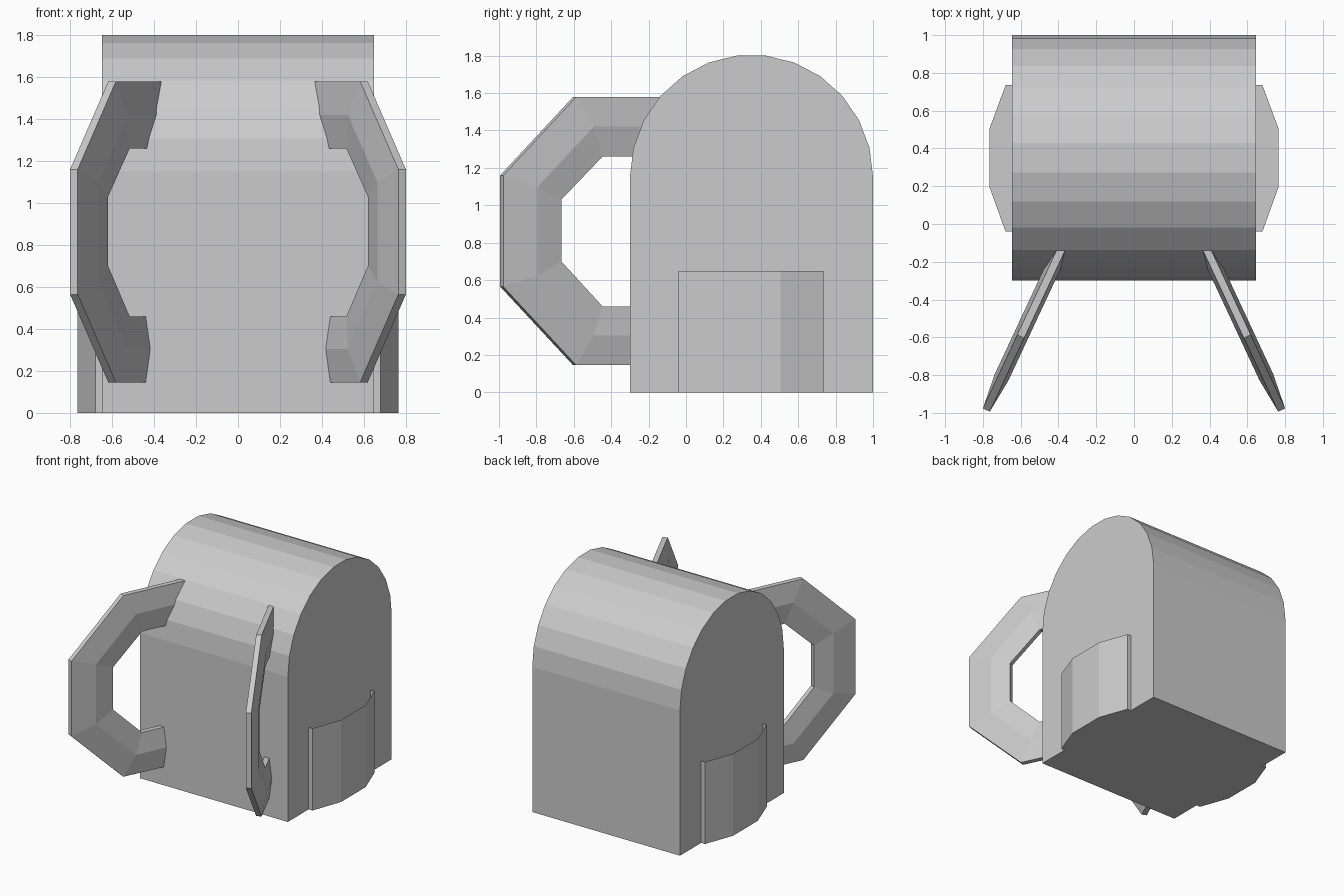
import bpy, bmesh, math

if "Cube" in bpy.data.objects:
    bpy.data.objects.remove(bpy.data.objects["Cube"])


def make_object(name, verts, faces):
    mesh = bpy.data.meshes.new(name)
    bm = bmesh.new()
    vs = [bm.verts.new(v) for v in verts]
    for f in faces:
        bm.faces.new([vs[i] for i in f])
    bmesh.ops.recalc_face_normals(bm, faces=bm.faces)
    bm.to_mesh(mesh)
    bm.free()
    ob = bpy.data.objects.new(name, mesh)
    bpy.context.collection.objects.link(ob)
    return ob


def mirror_x(ob):
    ob.modifiers.new("mirror", 'MIRROR').use_axis[0] = True


# Body: arched side profile extruded across x
HALF, R, SEG = 0.647, 0.65, 13
profile = [(-0.3, 0), (1.0, 0)]
for i in range(SEG + 1):
    a = math.pi * i / SEG
    profile.append((0.35 + R * math.cos(a), 1.15 + 0.655 * math.sin(a)))
n = len(profile)
verts = [(x, y, z) for x in (-HALF, HALF) for y, z in profile]
faces = [list(range(n)), list(range(n, 2 * n))]
faces += [(i, (i + 1) % n, n + (i + 1) % n, n + i) for i in range(n)]
make_object("body", verts, faces)

# Side pockets: thin open-topped shells with a closed bottom
outline = [(HALF, 0.735), (0.68, 0.735), (0.765, 0.505),
           (0.765, 0.195), (0.68, -0.04), (HALF, -0.04)]
n = len(outline)
verts = [(x, y, z) for z in (0, 0.65) for x, y in outline]
faces = [list(range(n))] + [(i, i + 1, n + i + 1, n + i) for i in range(n - 1)]
mirror_x(make_object("side_pocket", verts, faces))

# Handles: half octagon rings with a ridged cross-section, splayed outwards
outer = [(-0.13, 1.58), (-0.595, 1.58), (-0.985, 1.16),
         (-0.985, 0.565), (-0.595, 0.145), (-0.13, 0.145)]
ridge = [(-0.13, 1.42), (-0.51, 1.42), (-0.81, 1.10),
         (-0.81, 0.625), (-0.51, 0.305), (-0.13, 0.305)]
inner = [(-0.13, 1.26), (-0.455, 1.26), (-0.675, 1.03),
         (-0.675, 0.70), (-0.455, 0.46), (-0.13, 0.46)]
slope = 0.467
angle = math.atan(slope)


def place(point, offset):
    y, z = point
    x = 0.385 + slope * (-0.135 - y)
    return (x + offset * math.cos(angle), y + offset * math.sin(angle), z)


verts = []
for o, r, i in zip(outer, ridge, inner):
    verts += [place(o, 0.02), place(r, 0.04), place(i, 0.02),
              place(i, -0.02), place(r, -0.04), place(o, -0.02)]
faces = [list(range(6)), list(range(30, 36))]
for s in range(5):
    for k in range(6):
        j = (k + 1) % 6
        faces.append((s * 6 + k, s * 6 + j, s * 6 + 6 + j, s * 6 + 6 + k))
mirror_x(make_object("handle", verts, faces))
